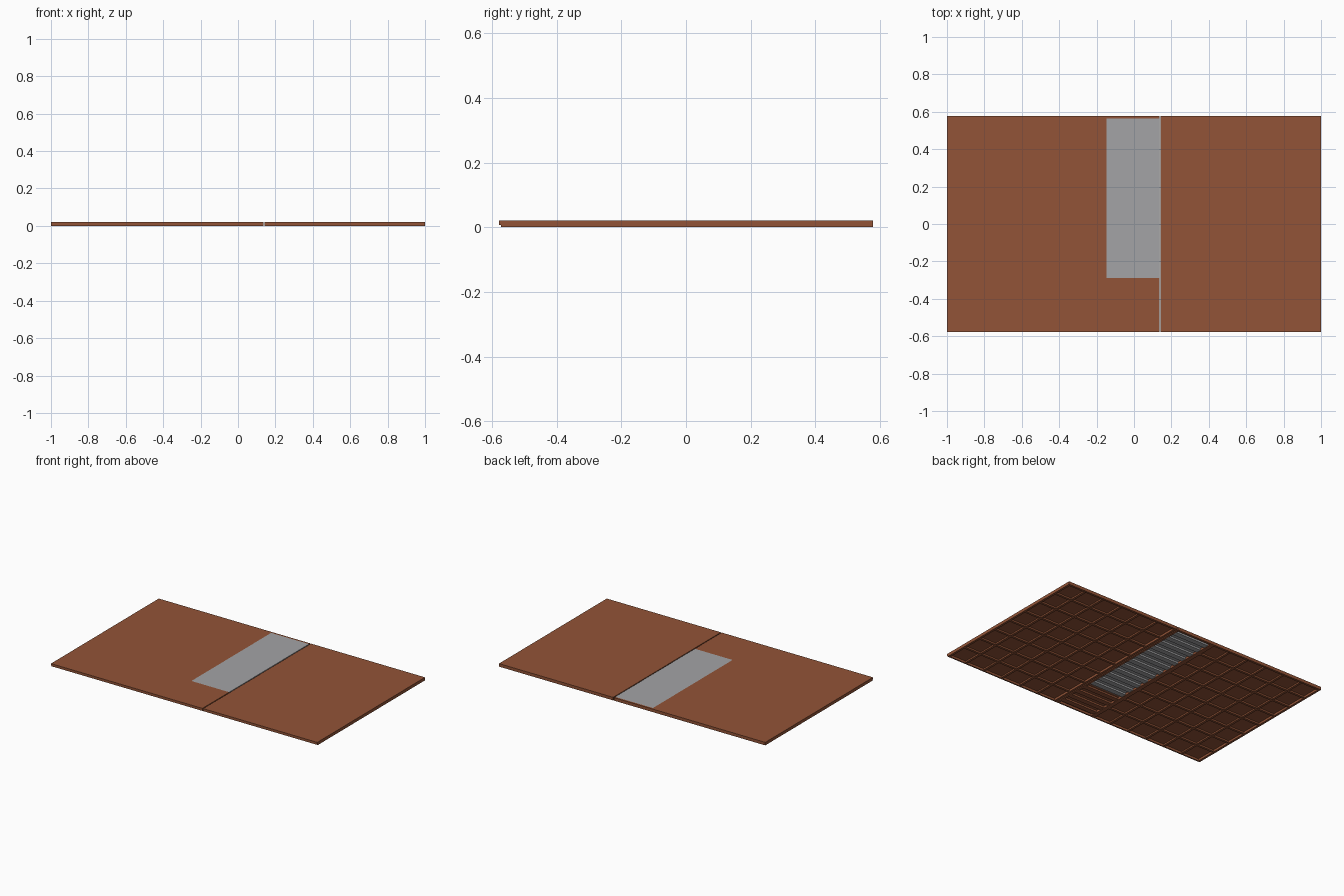
import bpy, bmesh

if "Cube" in bpy.data.objects:
    bpy.data.objects.remove(bpy.data.objects["Cube"])

def material(name, rgb):
    m = bpy.data.materials.new(name)
    m.diffuse_color = (*rgb, 1)
    m.use_nodes = True
    m.node_tree.nodes["Principled BSDF"].inputs["Base Color"].default_value = m.diffuse_color
    return m

BROWN = material("reddish brown", (0.29, 0.088, 0.038))
GREY = material("light grey", (0.37, 0.37, 0.38))

P = 1 / 7            # grid pitch
HX, HY = 1.0, 0.578  # half size
H = 0.0205           # height
DECK = 0.0145        # underside of the deck
SEAM = 0.14

def build(name, boxes, mat):
    """One object from a list of (x0, x1, y0, y1, z0, z1) boxes."""
    bm = bmesh.new()
    for x0, x1, y0, y1, z0, z1 in boxes:
        vs = bmesh.ops.create_cube(bm, size=1)["verts"]
        for v in vs:
            v.co.x = x0 if v.co.x < 0 else x1
            v.co.y = y0 if v.co.y < 0 else y1
            v.co.z = z0 if v.co.z < 0 else z1
    me = bpy.data.meshes.new(name)
    bm.to_mesh(me)
    bm.free()
    me.materials.append(mat)
    ob = bpy.data.objects.new(name, me)
    bpy.context.collection.objects.link(ob)

def rim(x0, x1, w=0.015):
    """Outer walls of one plate; the front wall is notched below."""
    return [(x0, x0 + w, -HY + 0.006, HY, 0, DECK),
            (x1 - w, x1, -HY + 0.006, HY, 0, DECK),
            (x0 + w, x1 - w, HY - w, HY, 0, DECK),
            (x0 + w, x1 - w, -HY + 0.006, -HY + w, 0, DECK),
            (x0, x1, -HY, -HY + 0.006, 0.007, DECK)]

def ribs(x0, x1, nx):
    """Crossing ribs below the deck."""
    out = [(x0 + 0.015, x1 - 0.015, i * P - 0.008, i * P + 0.008, 0.004, DECK)
           for i in range(-3, 4)]
    for i in range(1, nx):
        x = x0 + (x1 - x0) * i / nx
        out.append((x - 0.008, x + 0.008, -HY + 0.015, HY - 0.015, 0.005, DECK))
    return out

gx0, gx1, gy0, gy1 = -0.147, SEAM - 0.003, -0.29, 0.565

# left and right decks, the left one leaving an opening for the grey panel
build("left_deck", [(-HX, gx0, -HY, HY, DECK, H),
                    (gx0, gx1, -HY, gy0, DECK, H),
                    (gx0, gx1, gy1, HY, DECK, H)], BROWN)
build("right_deck", [(SEAM + 0.003, HX, -HY, HY, DECK, H)], BROWN)

# underside frames
build("left_frame", rim(-HX, gx0) + ribs(-HX, gx0, 6), BROWN)
build("right_frame", rim(SEAM + 0.003, HX) + ribs(SEAM + 0.003, HX, 6), BROWN)
build("middle_frame", rim(gx0, gx1), BROWN)

# middle strip: close-set slats below, grey panel above
def slats(y0, y1, n):
    s = (y1 - y0) / n
    return [(gx0 + 0.015, gx1 - 0.015, y0 + s * (i + 0.25), y0 + s * (i + 0.75),
             0.003, DECK) for i in range(n)]

build("grey_panel", [(gx0, gx1, gy0, gy1, DECK, H)], GREY)
build("grey_slats", slats(gy0, gy1 - 0.004, 12), GREY)
build("brown_slats", slats(-HY + 0.016, gy0, 4), BROWN)
